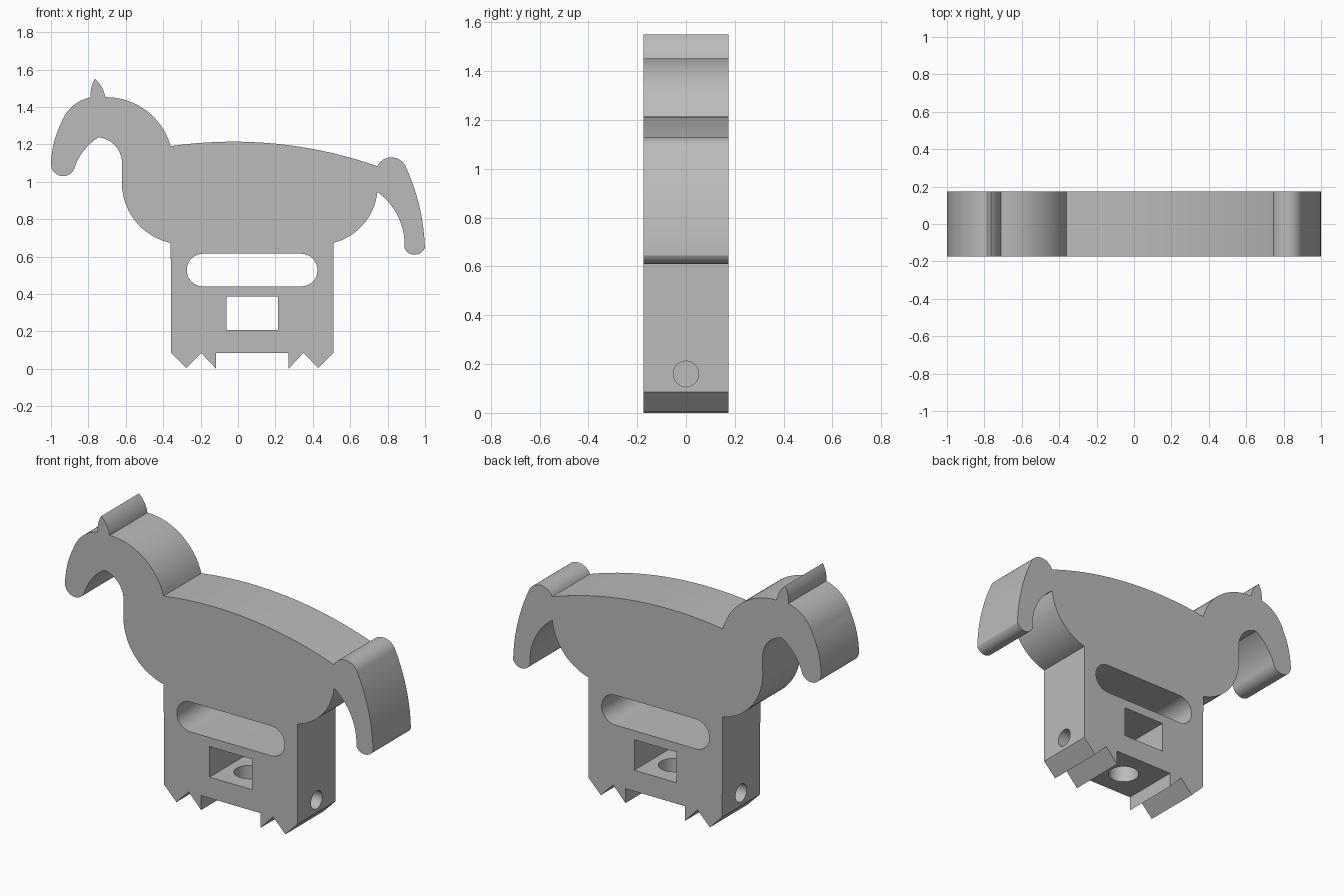
import bpy, bmesh, math
from mathutils import Vector, Matrix

cube = bpy.data.objects.get("Cube")
if cube:
    bpy.data.objects.remove(cube, do_unlink=True)

DEPTH = 0.35


def arc(a, via, b, steps=18):
    """Points on the circle from a through via to b, without the end point."""
    a, via, b = Vector(a), Vector(via), Vector(b)
    p, q = via - a, b - a
    d = 2 * (p.x * q.y - p.y * q.x)
    c = a + Vector((q.y * p.length_squared - p.y * q.length_squared,
                    p.x * q.length_squared - q.x * p.length_squared)) / d
    start = math.atan2(a.y - c.y, a.x - c.x)
    end = math.atan2(b.y - c.y, b.x - c.x)
    sweep = (end - start) % math.tau
    if d < 0:
        sweep -= math.tau
    r = (a - c).length
    angles = [start + sweep * i / steps for i in range(steps)]
    return [(c.x + r * math.cos(t), c.y + r * math.sin(t)) for t in angles]


def make_object(name, bm):
    bmesh.ops.recalc_face_normals(bm, faces=bm.faces)
    mesh = bpy.data.meshes.new(name)
    bm.to_mesh(mesh)
    bm.free()
    obj = bpy.data.objects.new(name, mesh)
    bpy.context.collection.objects.link(obj)
    return obj


def slab(name, outline, depth):
    """Extrude a front outline (x, z) along y."""
    bm = bmesh.new()
    face = bm.faces.new([bm.verts.new((x, -depth / 2, z)) for x, z in outline])
    new = bmesh.ops.extrude_face_region(bm, geom=[face])["geom"]
    verts = [v for v in new if isinstance(v, bmesh.types.BMVert)]
    bmesh.ops.translate(bm, verts=verts, vec=(0, depth, 0))
    return make_object(name, bm)


def rod(name, radius, tip, length, matrix):
    bm = bmesh.new()
    bmesh.ops.create_cone(bm, cap_ends=True, segments=48, radius1=radius,
                          radius2=tip, depth=length, matrix=matrix)
    return make_object(name, bm)


# Outline, clockwise from the muzzle: curved stretches given as start and midpoint
curves = [
    ((-1.0, 1.09), (-0.985, 1.205)),    # nose
    ((-0.945, 1.315), (-0.883, 1.405)),   # forehead
    ((-0.787, 1.452), (-0.784, 1.505)),   # ear front
    ((-0.765, 1.55), (-0.73, 1.508)),     # ear back
    ((-0.71, 1.452), (-0.487, 1.378)),    # mane
    ((-0.36, 1.19), (0.17, 1.206)),       # back
    ((0.745, 1.083), (0.825, 1.13)),      # tail root
    ((0.9, 1.073), (0.973, 0.855)),       # tail outside
    ((0.999, 0.645), (0.945, 0.61)),      # tail tip
    ((0.89, 0.645), (0.853, 0.82)),       # tail inside
    ((0.745, 0.945), (0.67, 0.772)),      # rump
    ((0.51, 0.673), None),
]
outline = []
for (start, via), (end, _) in zip(curves, curves[1:]):
    outline += arc(start, via, end)

# Legs and toothed feet, mirrored about the middle of the base
MID = 0.0765
half = [(0.51, 0.673), (0.51, 0.085), (0.43, 0.004),
        (0.35, 0.085), (0.27, 0.0), (0.27, 0.085)]
outline += half + [(2 * MID - x, z) for x, z in reversed(half[1:])]

# Chest, throat, jaw and muzzle
outline += arc((-0.36, 0.673), (-0.545, 0.785), (-0.62, 1.015))
outline += arc((-0.62, 1.09), (-0.65, 1.185), (-0.745, 1.238))
outline += arc((-0.745, 1.238), (-0.822, 1.17), (-0.875, 1.07))
outline += arc((-0.875, 1.07), (-0.937, 1.03), (-1.0, 1.09))
body = slab("horse_body", outline, DEPTH)

# Openings: long rounded slot, square window, vertical bore
slot = arc((-0.187, 0.615), (-0.274, 0.5275), (-0.187, 0.44), 24)
slot += [(-0.187, 0.44)]
slot += arc((0.338, 0.44), (0.425, 0.5275), (0.338, 0.615), 24)
slot += [(0.338, 0.615)]
window = [(-0.062, 0.208), (0.213, 0.208), (0.213, 0.387), (-0.062, 0.387)]
cutters = [
    slab("slot_cutter", slot, 1),
    slab("window_cutter", window, 1),
    rod("bore_cutter", 0.085, 0.085, 0.3, Matrix.Translation((MID, 0, 0.15))),
]

# Blind drilled holes with pointed ends in both leg sides
for side, label in ((1, "left"), (-1, "right")):
    turn = Matrix.Rotation(-side * math.pi / 2, 4, "Y")
    for part, tip, length, x in (("hole", 0.052, 0.2, 0.433),
                                 ("hole_point", 0.0, 0.03, 0.318)):
        place = Matrix.Translation((MID + side * (x - MID), 0, 0.16))
        cutters.append(rod(label + "_" + part + "_cutter", 0.052, tip,
                           length, place @ turn))

bpy.context.view_layer.objects.active = body
for cutter in cutters:
    mod = body.modifiers.new(cutter.name, "BOOLEAN")
    mod.operation = "DIFFERENCE"
    mod.solver = "EXACT"
    mod.object = cutter
    bpy.ops.object.modifier_apply(modifier=mod.name)
    bpy.data.objects.remove(cutter, do_unlink=True)

# Plain grey finish
grey = bpy.data.materials.new("plain_grey")
grey.use_nodes = True
colour = (0.5, 0.5, 0.5, 1)
grey.diffuse_color = colour
grey.node_tree.nodes["Principled BSDF"].inputs["Base Color"].default_value = colour
body.data.materials.clear()
body.data.materials.append(grey)

bpy.ops.object.select_all(action="DESELECT")
body.select_set(True)
bpy.ops.object.shade_smooth_by_angle(angle=math.radians(25))
